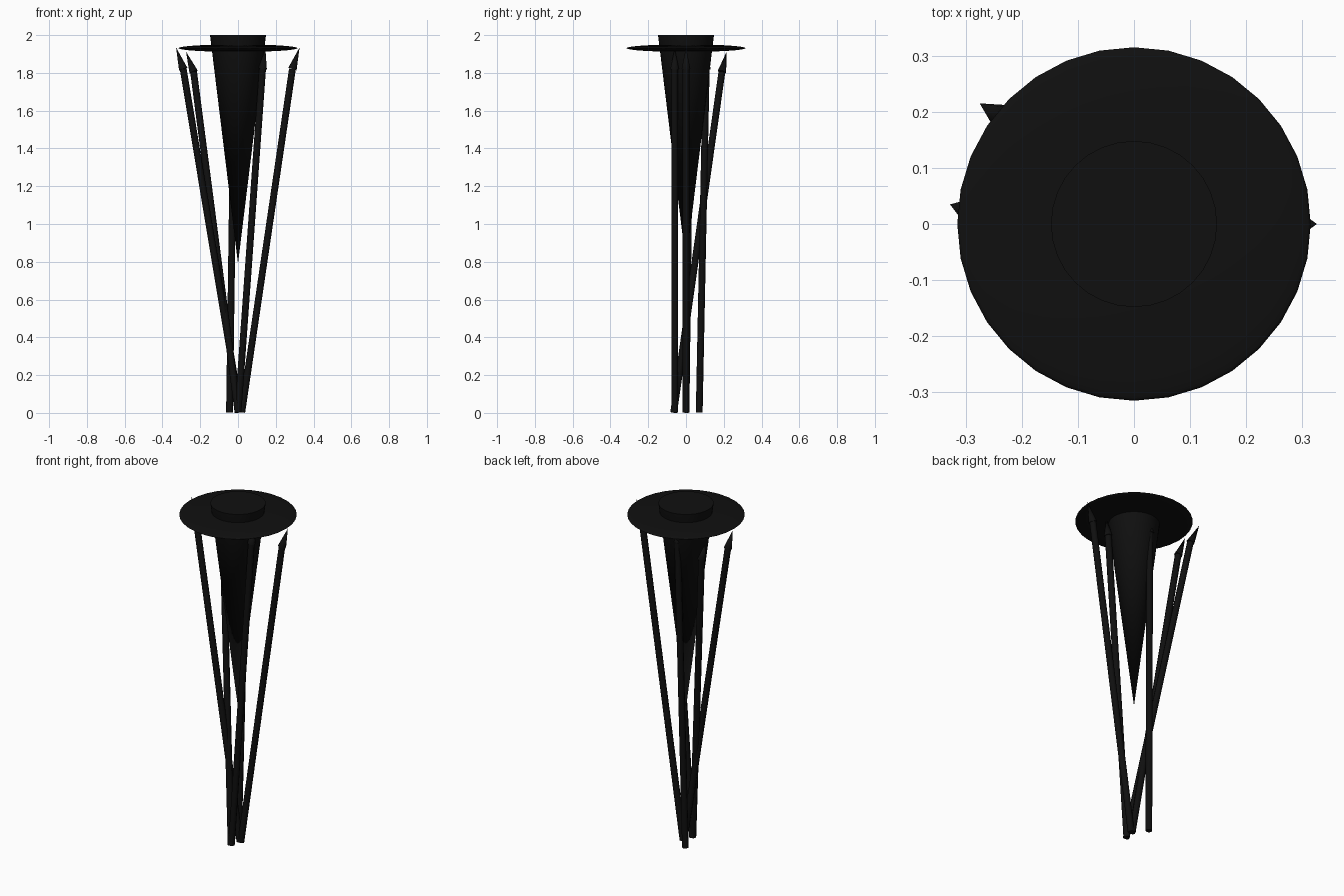
import bpy, math
from mathutils import Vector

if "Cube" in bpy.data.objects:
    bpy.data.objects.remove(bpy.data.objects["Cube"])

black = bpy.data.materials.new("near_black")
black.diffuse_color = (0.005, 0.005, 0.005, 1)
black.use_nodes = True
black.node_tree.nodes["Principled BSDF"].inputs["Base Color"].default_value = black.diffuse_color


def finish(name, smooth=True):
    ob = bpy.context.object
    ob.name = name
    ob.data.materials.append(black)
    if smooth:
        bpy.ops.object.shade_smooth_by_angle(angle=math.radians(50))
    return ob


def tapered(name, a, b, r1, r2, sides):
    """Cone or cylinder running from point a to point b."""
    a, b = Vector(a), Vector(b)
    d = b - a
    bpy.ops.mesh.primitive_cone_add(
        vertices=sides, radius1=r1, radius2=r2, depth=d.length,
        location=(a + b) / 2,
        rotation=Vector((0, 0, 1)).rotation_difference(d).to_euler())
    return finish(name)


# Long inverted cone body with a closed top
tapered("cone_body", (0, 0, 0.79), (0, 0, 2.0), 0, 0.148, 32)

# Thin lens-shaped brim
bpy.ops.mesh.primitive_uv_sphere_add(segments=32, ring_count=16, radius=1,
                                     location=(0, 0, 1.931))
bpy.context.object.scale = (0.315, 0.315, 0.02)
finish("brim_disc")

# Leaning stakes: foot, shoulder and tip
stakes = {
    "right": ((0.02, 0, 0.003), (0.288, 0, 1.82), (0.326, 0, 1.935)),
    "back_left": ((0, -0.065, 0.003), (-0.235, 0.19, 1.805), (-0.275, 0.215, 1.912)),
    "left": ((0.012, 0, 0.003), (-0.29, 0.022, 1.82), (-0.328, 0.035, 1.935)),
    "back": ((-0.045, 0.07, 0.003), (-0.02, 0.107, 1.82), (-0.015, 0.115, 1.93)),
    "front": ((0, -0.06, 0.003), (0.13, -0.06, 1.82), (0.145, -0.06, 1.93)),
}
for side, (foot, shoulder, tip) in stakes.items():
    tapered(side + "_stake", foot, shoulder, 0.018, 0.018, 8)
    tapered(side + "_stake_point", shoulder, tip, 0.023, 0, 8)
